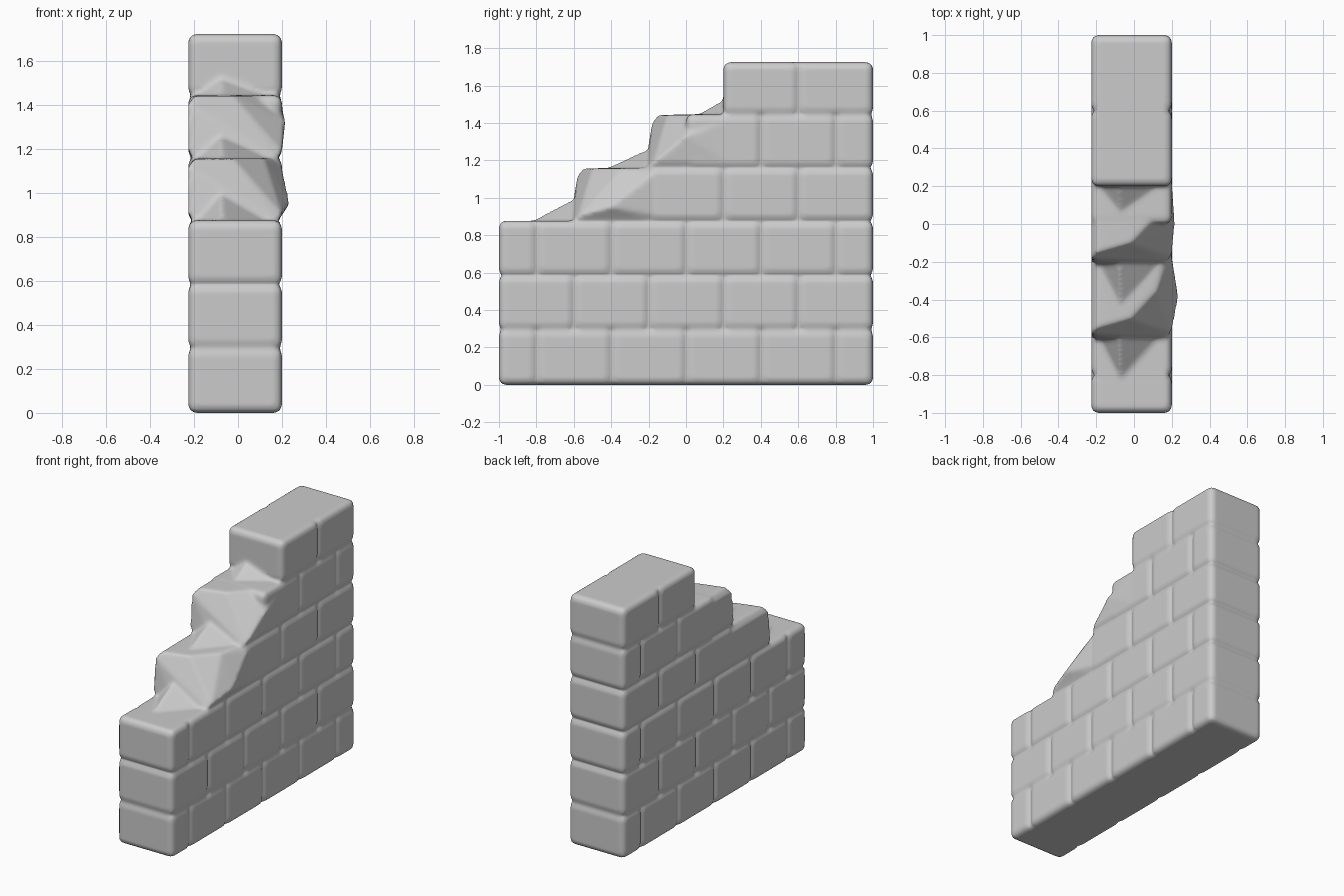
import bpy, bmesh
from mathutils import Vector

if "Cube" in bpy.data.objects:
    bpy.data.objects.remove(bpy.data.objects["Cube"])

X0, X1 = -0.226, 0.2
ROWS = [0.0, 0.293, 0.582, 0.872, 1.158, 1.442, 1.72]
bm = bmesh.new()


def merge(part):
    me = bpy.data.meshes.new("temp")
    part.to_mesh(me)
    part.free()
    bm.from_mesh(me)
    bpy.data.meshes.remove(me)


def block(x0, x1, y0, y1, z0, z1, r):
    """Rounded box."""
    b = bmesh.new()
    bmesh.ops.create_cube(b, size=1)
    for v in b.verts:
        v.co = Vector(((x0 + x1) / 2 + v.co.x * (x1 - x0),
                       (y0 + y1) / 2 + v.co.y * (y1 - y0),
                       (z0 + z1) / 2 + v.co.z * (z1 - z0)))
    bmesh.ops.bevel(b, geom=b.edges[:], offset=r, segments=4, profile=0.5,
                    affect='EDGES')
    merge(b)


def hull(points):
    """Closed convex chunk of broken stone."""
    b = bmesh.new()
    for p in points:
        b.verts.new(p)
    res = bmesh.ops.convex_hull(b, input=b.verts[:])
    loose = [v for v in b.verts if not v.link_faces]
    bmesh.ops.delete(b, geom=loose, context='VERTS')
    bmesh.ops.recalc_face_normals(b, faces=b.faces[:])
    merge(b)


# Intact courses: brick edges along y
odd = [-1.0, -0.8, -0.4, 0.0, 0.4, 0.8, 1.0]
even = [-1.0, -0.6, -0.2, 0.2, 0.6, 1.0]
courses = [odd, even, odd, even[2:], odd[3:], even[3:]]
for i, ys in enumerate(courses):
    z0, z1 = ROWS[i], ROWS[i + 1]
    for a, b in zip(ys, ys[1:]):
        block(X0, X1, a - (0.004 if a > ys[0] else 0),
              b + (0.004 if b < 1 else 0), z0, z1 + 0.005, 0.036)
    # core that fills the joints
    block(X0 + 0.018, X1 - 0.018, ys[0] + 0.018, 0.982, z0, z1 + 0.005, 0.02)
    # joins this course to the one below
    if i:
        block(X0 + 0.022, X1 - 0.022, ys[0] + 0.03, 0.975,
              z0 - 0.08, z0 + 0.08, 0.01)

# Broken bricks at the ends of courses four and five
for y, z, bulge in ((-0.6, ROWS[3], 0.235), (-0.2, ROWS[4], 0.215)):
    upper = z > 1
    by, bz = (y + 0.19, z + 0.17) if upper else (y + 0.2, z + 0.08)
    hull([(X0 + .015, y - .01, z + .01), (-.05, y - .02, z), (.18, y, z),
          (.18, y + .42, z), (X0 + .015, y + .42, z),
          (X0, y, z + .04), (X0, y + .42, z + .04),
          (.2, y + .03, z + .035), (.2, y + .42, z + .04),
          (bulge, by, bz), (.2, y + .42, z + .25),
          (X0, y + .02, z + .25), (X0, y + .42, z + .25),
          (X0 + .03, y + .05, z + .285), (X0 + .03, y + .42, z + .29),
          (-.02, y + .1, z + .285), (.12, y + .25, z + .285),
          (.16, y + .42, z + .29)])

# Worn mounds where each break meets the course below
for y, z, length, h in ((-0.6, ROWS[3], .25, .085), (-0.2, ROWS[4], .25, .06),
                        (0.2, ROWS[5], .16, .045)):
    hull([(-.07, y - length, z - .01), (-.08, y - .05, z + h),
          (-.08, y + .06, z + h + .07), (-.19, y, z), (.14, y, z),
          (-.19, y + .08, z + .04), (.14, y + .08, z + .04),
          (-.07, y + .1, z - .06)])

mesh = bpy.data.meshes.new("broken_brick_wall")
bm.to_mesh(mesh)
bm.free()
wall = bpy.data.objects.new("broken_brick_wall", mesh)
bpy.context.collection.objects.link(wall)

# Fuse into one worn skin
rm = wall.modifiers.new("fuse", 'REMESH')
rm.mode = 'VOXEL'
rm.voxel_size = 0.0125
rm.use_smooth_shade = True
sm = wall.modifiers.new("wear", 'SMOOTH')
sm.factor = 0.5
sm.iterations = 4
bpy.context.view_layer.objects.active = wall
wall.select_set(True)
for m in ("fuse", "wear"):
    bpy.ops.object.modifier_apply(modifier=m)
